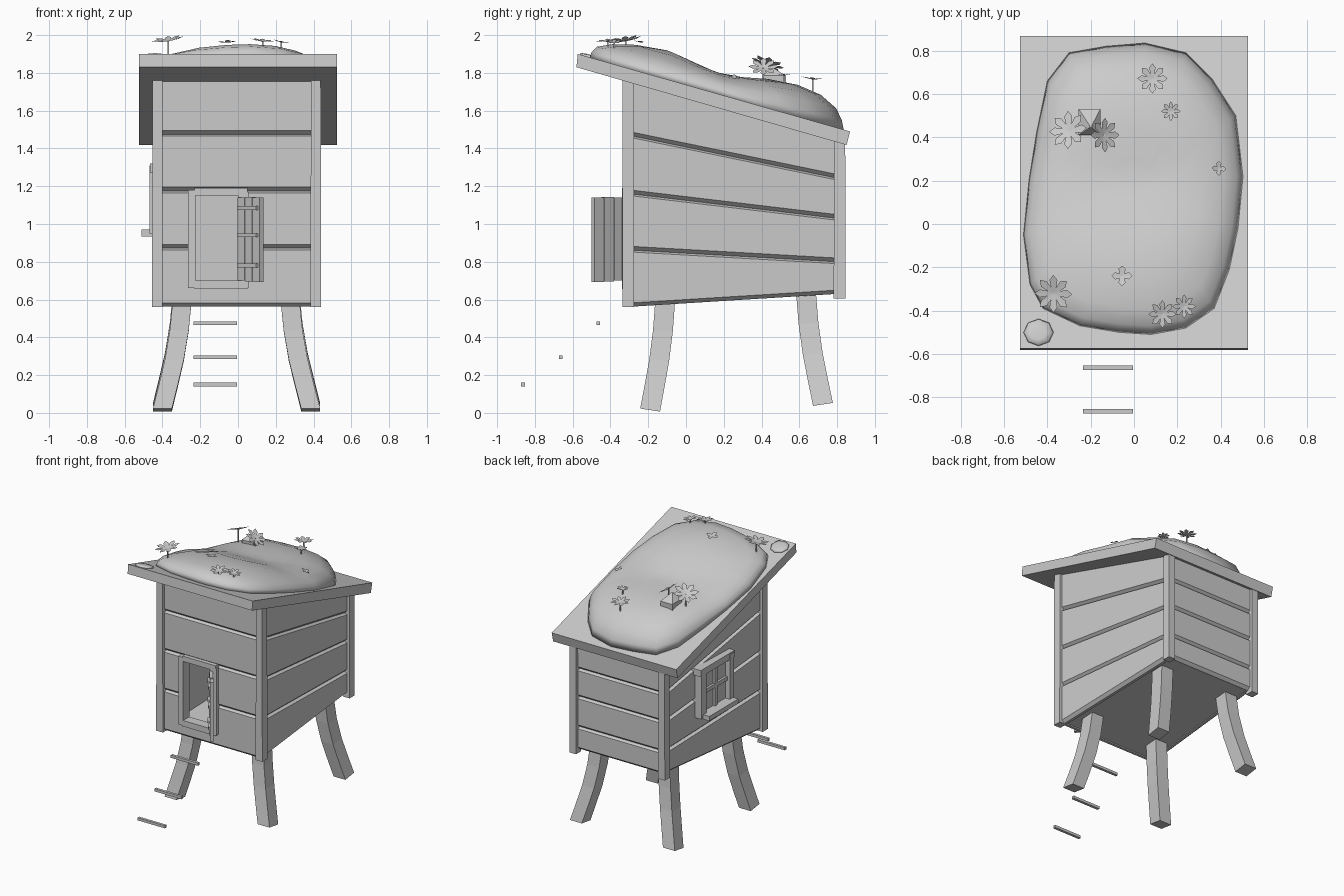
import bpy, bmesh, math
from mathutils import Vector, Matrix

if "Cube" in bpy.data.objects:
    bpy.data.objects.remove(bpy.data.objects["Cube"])

grey = bpy.data.materials.new("plain grey")
grey.use_nodes = True
grey.diffuse_color = (0.6, 0.6, 0.6, 1)
grey.node_tree.nodes["Principled BSDF"].inputs["Base Color"].default_value = (0.6, 0.6, 0.6, 1)


def finish(name, bm, smooth=False):
    bmesh.ops.recalc_face_normals(bm, faces=bm.faces)
    mesh = bpy.data.meshes.new(name)
    bm.to_mesh(mesh)
    bm.free()
    mesh.materials.append(grey)
    for p in mesh.polygons:
        p.use_smooth = smooth
    ob = bpy.data.objects.new(name, mesh)
    bpy.context.collection.objects.link(ob)
    return ob


def loft(name, rings, smooth=False):
    """Skin a list of closed rings of equal length and cap the ends."""
    bm = bmesh.new()
    loops = [[bm.verts.new(p) for p in r] for r in rings]
    for a, b in zip(loops, loops[1:]):
        for i in range(len(a)):
            j = (i + 1) % len(a)
            bm.faces.new((a[i], a[j], b[j], b[i]))
    bm.faces.new(loops[0])
    bm.faces.new(loops[-1])
    return finish(name, bm, smooth)


def square(x, y, w, d, zfun):
    return [(x + sx * w / 2, y + sy * d / 2, zfun(y + sy * d / 2))
            for sx, sy in ((-1, -1), (1, -1), (1, 1), (-1, 1))]


def box(name, lo, hi):
    c, s = [(a + b) / 2 for a, b in zip(lo, hi)], [b - a for a, b in zip(lo, hi)]
    return loft(name, [square(c[0], c[1], s[0], s[1], lambda y, z=z: z) for z in (lo[2], hi[2])])


def roof_top(y):
    return 1.9 - 0.285 * (y + 0.56)


def under(y):
    return 1.835 - 0.287 * (y + 0.585)


def board(name, a, b, out, lo, hi):
    """Board from a to b with chamfered long edges; lo and hi hold the heights at both ends."""
    n, rings = Vector(out), []
    for p, l, h in ((a, lo[0], hi[0]), (b, lo[1], hi[1])):
        p = Vector(p)
        rings.append([(*(p + n * o), z) for o, z in
                      ((-0.02, l), (0, l), (0.022, l + 0.02), (0.022, h - 0.01), (0, h), (-0.02, h))])
    loft(name, rings)


# Roof slab
loft("roof_slab", [[(x, -0.58, 1.83), (x, -0.573, 1.9), (x, 0.868, 1.49), (x, 0.85, 1.418)]
                   for x in (-0.525, 0.525)])

# Body plan: wider at the front than at the back
F, B = -0.293, 0.798
front_left, front_right = (0.398, F), (-0.412, F)
back_left, back_right = (0.35, B), (-0.368, B)

# Side and back walls of boards
front_z = [0.562, 0.862, 1.16, 1.468]
back_z = [0.63, 0.8, 1.03, 1.243]
for i in range(4):
    lo = (front_z[i], back_z[i])
    hi = (front_z[i + 1], back_z[i + 1]) if i < 3 else (under(F) + 0.02, under(B) + 0.02)
    board(f"left_board_{i}", front_left, back_left, (1, 0), lo, hi)
    board(f"right_board_{i}", front_right, back_right, (-1, 0), lo, hi)
    board(f"back_board_{i}", back_right, back_left, (0, 1), (lo[1],) * 2, (hi[1],) * 2)


# Front wall boards, split around the doorway
def front_board(name, x0, x1, lo, hi):
    board("front_board_" + name, (x0, F), (x1, F), (0, -1), (lo, lo), (hi, hi))


front_board("top", front_right[0], front_left[0], 1.475, under(F) + 0.02)
front_board("upper", front_right[0], front_left[0], 1.175, 1.475)
for i, (lo, hi) in enumerate(((0.562, 0.872), (0.872, 1.175))):
    front_board(f"door_right_{i}", front_right[0], -0.24, lo, hi)
    front_board(f"door_left_{i}", 0.035, front_left[0], lo, hi)
front_board("below_door", -0.24, 0.035, 0.562, 0.67)

# Floor
loft("floor", [[(x, y, 0.57 + 0.06 * (y - F) + t)
                for x, y in (front_right, front_left, back_left, back_right)] for t in (0, 0.03)])

# Corner posts, reaching up to the sloping roof
for name, x, y, z in (("front_right", -0.427, -0.305, 0.56), ("front_left", 0.412, -0.305, 0.56),
                      ("back_right", -0.384, 0.813, 0.605), ("back_left", 0.365, 0.813, 0.605)):
    loft(name + "_post", [square(x, y, 0.056, 0.062, lambda v: z),
                          square(x, y, 0.052, 0.06, lambda v: under(v) + 0.01)])

# Curved legs, splayed outwards at the foot
leg_curve = [(0, 0), (0.22, 0.3), (0.45, 0.6), (0.72, 0.85), (1, 1)]
for name, top, foot, z0, z1 in (
        ("front_right", (-0.295, -0.11), (-0.40, -0.19), 0.015, 0.60),
        ("front_left", (0.275, -0.11), (0.385, -0.19), 0.015, 0.60),
        ("back_right", (-0.295, 0.635), (-0.40, 0.725), 0.045, 0.64),
        ("back_left", (0.275, 0.635), (0.385, 0.725), 0.045, 0.64)):
    rings = []
    for t, k in leg_curve:
        x, y = (f + (u - f) * k for f, u in zip(foot, top))
        tilt = 0.15 * (1 - t) * (1 if y > 0.2 else -1)
        rings.append(square(x, y, 0.1, 0.105, lambda v: z0 + (z1 - z0) * t + tilt * (v - y)))
    loft(name + "_leg", rings)

# Ladder rungs
for i, (y, z) in enumerate(((-0.465, 0.475), (-0.663, 0.295), (-0.863, 0.15))):
    box(f"ladder_rung_{i}", (-0.235, y - 0.01, z - 0.01), (-0.005, y + 0.01, z + 0.01))

# Door frame
for name, x0, x1, z0, z1 in (("right_jamb", -0.265, -0.225, 0.66, 1.18),
                             ("left_jamb", 0.0, 0.055, 0.66, 1.17),
                             ("lintel", -0.23, 0.05, 1.15, 1.19),
                             ("sill", -0.23, 0.05, 0.655, 0.70)):
    box("door_" + name, (x0, -0.34, z0), (x1, -0.265, z1))

# Open door leaf: three planks and three battens, swung about the hinge
swing = Matrix.Translation((0.006, -0.335, 0)) @ Matrix.Rotation(math.radians(-53), 4, "Z")
for i in range(3):
    box(f"door_plank_{i}", (0.067 * i, -0.012, 0.70 - 0.004 * i),
        (0.067 * i + 0.063, 0.012, 1.14 + 0.004 * (i % 2))).data.transform(swing)
for i, z in enumerate((0.78, 0.94, 1.085)):
    box(f"door_batten_{i}", (0.015, -0.024, z - 0.01), (0.18, -0.01, z + 0.01)).data.transform(swing)

# Side window with frame, cross bars and sill
box("window_pane", (-0.43, 0.12, 0.96), (-0.38, 0.44, 1.29))
for name, x, y0, y1, z0, z1 in (("front_jamb", -0.468, 0.09, 0.14, 0.95, 1.31),
                                ("back_jamb", -0.46, 0.41, 0.47, 0.94, 1.31),
                                ("head", -0.465, 0.075, 0.485, 1.27, 1.32),
                                ("sill", -0.512, 0.1, 0.45, 0.935, 0.97),
                                ("upright", -0.447, 0.26, 0.29, 0.95, 1.29),
                                ("crossbar", -0.447, 0.12, 0.44, 1.11, 1.14)):
    box("window_" + name, (x, y0, z0), (-0.38, y1, z1))

# Mossy mound over the roof
outline = [(-0.51, -0.05), (-0.485, 0.2), (-0.45, 0.42), (-0.40, 0.66), (-0.30, 0.79), (-0.13, 0.82),
           (0.05, 0.835), (0.24, 0.79), (0.36, 0.67), (0.47, 0.5), (0.503, 0.22), (0.48, -0.02),
           (0.44, -0.21), (0.37, -0.39), (0.24, -0.48), (0.08, -0.51), (-0.07, -0.5),
           (-0.25, -0.47), (-0.42, -0.39), (-0.48, -0.28)]
ridge = [(-0.6, 0.125), (-0.27, 0.147), (-0.08, 0.156), (0.1, 0.122),
         (0.22, 0.11), (0.45, 0.16), (0.7, 0.2), (0.9, 0.2)]


def crest(x, y):
    """Thickness of the moss at its ridge, sinking to the sides near the front."""
    for (ya, ha), (yb, hb) in zip(ridge, ridge[1:]):
        if ya <= y <= yb:
            h = ha + (hb - ha) * (y - ya) / (yb - ya)
    front = min(1, max(0, (0.3 - y) / 0.5))
    return h * (1 - 0.28 * front * min(1, ((x - 0.05) / 0.42) ** 2))


def mound_ring(f, h):
    ring = []
    for x, y in outline:
        px, py = x * f, 0.16 + (y - 0.16) * f
        ring.append((px, py, roof_top(py) - 0.005 + h * crest(px, py)))
    return ring


loft("moss_mound", [mound_ring(f, h) for f, h in
                    ((1, 0), (0.985, 0.25), (0.94, 0.52), (0.82, 0.76), (0.64, 0.93),
                     (0.4, 1), (0.2, 1), (0.06, 1))], smooth=True)

# Flat stone on the roof corner
loft("roof_stone", [[(-0.44 + r * math.cos(a) * 0.07, -0.5 + r * math.sin(a) * 0.063,
                      roof_top(-0.5 + r * math.sin(a) * 0.063) + h)
                     for a in [math.tau * k / 8 for k in range(8)]]
                    for r, h in ((1, -0.005), (0.9, 0.006), (0.5, 0.011))], smooth=True)

# Small pointed stone in the moss
loft("pointed_stone", [square(-0.205, 0.47, 0.1, 0.11, lambda y: 1.69),
                       square(-0.205, 0.47, 0.1, 0.12, lambda y: 1.785),
                       square(-0.2, 0.45, 0.012, 0.012, lambda y: 1.83)])


# Flowers: a flat ring of petals, tilted, on a thin stem
def flower(name, x, y, z, r, petals=8, tilt=(0, 0), stem=0.07):
    bm = bmesh.new()
    pts, step = [], math.tau / petals
    wide = 0.36 if petals > 4 else 0.3
    for k in range(petals):
        for da, rad in ((-0.5, 0.35), (-wide, 0.75), (0, 1), (wide, 0.75)):
            a = (k + da) * step
            pts.append(bm.verts.new((r * rad * math.cos(a), r * rad * math.sin(a), r * 0.15 * rad)))
    centre = bm.verts.new((0, 0, 0))
    for i, p in enumerate(pts):
        bm.faces.new((centre, p, pts[(i + 1) % len(pts)]))
    ob = finish(name, bm)
    ob.data.transform(Matrix.Translation((x, y, z)) @ Matrix.Rotation(tilt[0], 4, "X")
                      @ Matrix.Rotation(tilt[1], 4, "Y"))
    if stem:
        box(name + "_stem", (x - 0.004, y - 0.004, z - stem), (x + 0.004, y + 0.004, z))


flower("flower_front_right", -0.37, -0.32, 1.968, 0.088, tilt=(0.15, -0.15), stem=0.11)
flower("flower_front_left_a", 0.13, -0.415, 1.965, 0.065, tilt=(0.1, 0.1))
flower("flower_front_left_b", 0.23, -0.38, 1.96, 0.055, tilt=(0, 0.2))
flower("flower_back_right_a", -0.30, 0.43, 1.84, 0.092, tilt=(-0.3, -0.35), stem=0.11)
flower("flower_back_right_b", -0.14, 0.41, 1.825, 0.08, tilt=(0, 0.6), stem=0.09)
flower("flower_back_left_a", 0.085, 0.67, 1.765, 0.07, tilt=(-0.1, 0))
flower("flower_back_left_b", 0.17, 0.52, 1.787, 0.045)
flower("clover_left", 0.39, 0.255, 1.775, 0.035, petals=4, tilt=(-0.2, 0.35), stem=0)
flower("clover_middle", -0.055, -0.24, 1.96, 0.048, petals=4, tilt=(-0.15, -0.05), stem=0)
